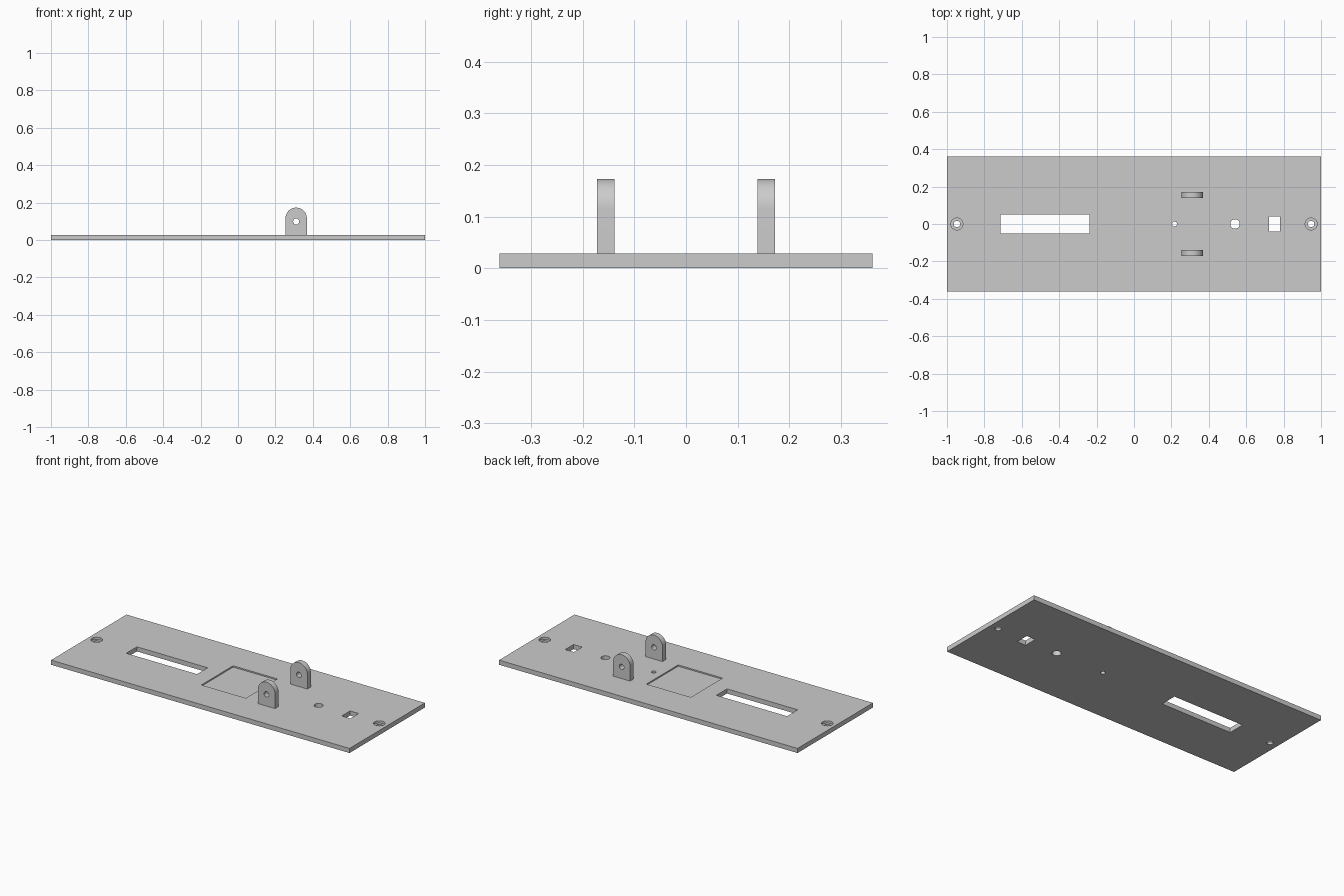
import bpy, bmesh, math
from mathutils import Matrix, Vector

old = bpy.data.objects.get("Cube")
if old:
    bpy.data.objects.remove(old, do_unlink=True)

grey = bpy.data.materials.new("plain grey")
grey.use_nodes = True
colour = (0.6, 0.6, 0.6, 1)
grey.diffuse_color = colour
grey.node_tree.nodes["Principled BSDF"].inputs["Base Color"].default_value = colour

THICK = 0.028      # plate thickness
HALF_Y = 0.361


def finish(bm, name):
    bmesh.ops.recalc_face_normals(bm, faces=bm.faces)
    mesh = bpy.data.meshes.new(name)
    bm.to_mesh(mesh)
    bm.free()
    mesh.materials.append(grey)
    ob = bpy.data.objects.new(name, mesh)
    bpy.context.collection.objects.link(ob)
    return ob


def box(name, x0, x1, y0, y1, z0, z1):
    bm = bmesh.new()
    bmesh.ops.create_cube(bm, size=1)
    for v in bm.verts:
        v.co = Vector((x1 if v.co.x > 0 else x0,
                       y1 if v.co.y > 0 else y0,
                       z1 if v.co.z > 0 else z0))
    return finish(bm, name)


def cylinder(name, centre, radius, depth, along_y=False):
    bm = bmesh.new()
    turn = Matrix.Rotation(math.pi / 2 if along_y else 0, 4, "X")
    bmesh.ops.create_cone(bm, cap_ends=True, segments=32, radius1=radius,
                          radius2=radius, depth=depth,
                          matrix=Matrix.Translation(centre) @ turn)
    return finish(bm, name)


def cut(target, cutters):
    bpy.context.view_layer.objects.active = target
    for c in cutters:
        mod = target.modifiers.new("cut", "BOOLEAN")
        mod.operation = "DIFFERENCE"
        mod.solver = "EXACT"
        mod.object = c
        bpy.ops.object.modifier_apply(modifier=mod.name)
        bpy.data.objects.remove(c, do_unlink=True)


def smooth(ob):
    bpy.ops.object.select_all(action="DESELECT")
    ob.select_set(True)
    bpy.context.view_layer.objects.active = ob
    bpy.ops.object.shade_smooth_by_angle(angle=math.radians(30))


# Base plate with slot, square window and shallow recess
plate = box("base_plate", -1, 1, -HALF_Y, HALF_Y, 0, THICK)
cutters = [
    box("slot_cutter", -0.713, -0.239, -0.051, 0.051, -0.1, 0.1),
    box("window_cutter", 0.723, 0.781, -0.04, 0.04, -0.1, 0.1),
    box("recess_cutter", -0.139, 0.159, -0.152, 0.152, THICK - 0.008, 0.1),
]
# Round through holes
for x, r in ((0.217, 0.013), (0.54, 0.025), (-0.947, 0.017), (0.947, 0.017)):
    cutters.append(cylinder("hole_cutter", (x, 0, 0), r, 0.2))
# Counterbores around the end screw holes
for x in (-0.947, 0.947):
    cutters.append(cylinder("counterbore_cutter", (x, 0, 0.064), 0.032, 0.1))
cut(plate, cutters)
smooth(plate)

# Pair of round-topped lugs with a pivot hole
LUG_X, LUG_R, LUG_TOP = 0.311, 0.057, 0.173
for name, y in (("front_lug", -0.155), ("back_lug", 0.155)):
    bm = bmesh.new()
    arc = [(LUG_X + LUG_R * math.cos(math.pi * i / 24),
            LUG_TOP - LUG_R + LUG_R * math.sin(math.pi * i / 24))
           for i in range(25)]
    outline = [(LUG_X - LUG_R, THICK), (LUG_X + LUG_R, THICK)] + arc
    face = bm.faces.new([bm.verts.new((x, y - 0.017, z)) for x, z in outline])
    ext = bmesh.ops.extrude_face_region(bm, geom=[face])["geom"]
    bmesh.ops.translate(bm, vec=(0, 0.034, 0),
                        verts=[g for g in ext if isinstance(g, bmesh.types.BMVert)])
    lug = finish(bm, name)
    cut(lug, [cylinder("pivot_cutter", (LUG_X, y, 0.099), 0.016, 0.1, True)])
    smooth(lug)
